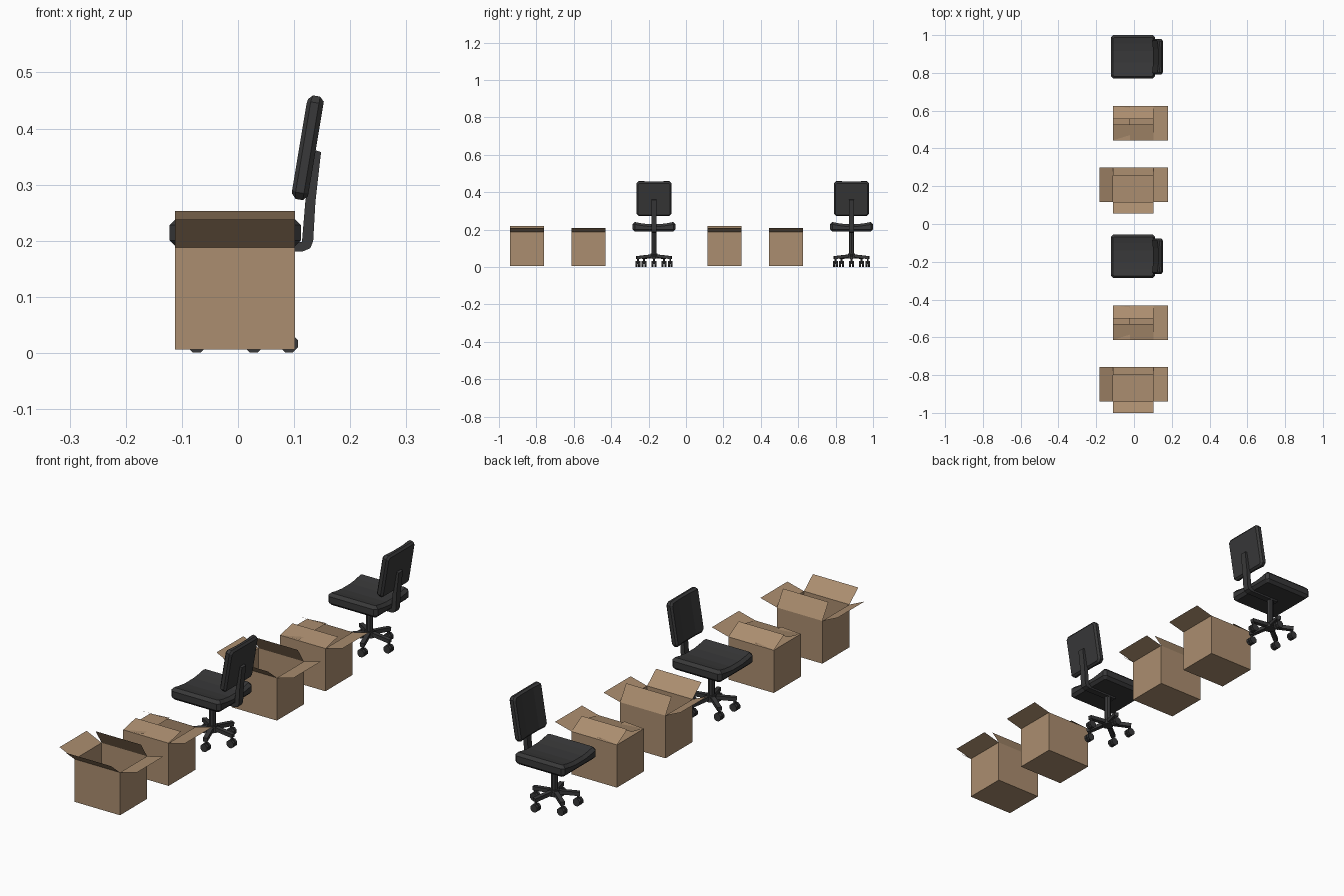
import bpy, bmesh, math
from mathutils import Matrix, Vector

if "Cube" in bpy.data.objects:
    bpy.data.objects.remove(bpy.data.objects["Cube"])


def material(name, rgb):
    m = bpy.data.materials.new(name)
    m.diffuse_color = (*rgb, 1)
    m.use_nodes = True
    m.node_tree.nodes["Principled BSDF"].inputs["Base Color"].default_value = m.diffuse_color
    return m


CARD = material("cardboard brown", (0.41, 0.27, 0.16))
DARK = material("charcoal", (0.040, 0.040, 0.041))


def add(name, bm, mat):
    bmesh.ops.recalc_face_normals(bm, faces=bm.faces)
    me = bpy.data.meshes.new(name)
    bm.to_mesh(me)
    bm.free()
    me.materials.append(mat)
    ob = bpy.data.objects.new(name, me)
    bpy.context.collection.objects.link(ob)
    return ob


def cushion(size, corner, chamfer, cuts, corner_axis):
    """Block with cut corners, chamfered rims and cross cuts along y."""
    bm = bmesh.new()
    bmesh.ops.create_cube(bm, size=1, matrix=Matrix.Diagonal((*size, 1)))

    def along(e):
        d = (e.verts[1].co - e.verts[0].co).normalized()
        return abs(d[corner_axis]) > 0.9
    bmesh.ops.bevel(bm, geom=[e for e in bm.edges if along(e)], offset=corner,
                    segments=1, affect='EDGES')
    bmesh.ops.bevel(bm, geom=[e for e in bm.edges if not along(e)], offset=chamfer,
                    segments=1, affect='EDGES')
    for y in cuts:
        bmesh.ops.bisect_plane(bm, geom=bm.verts[:] + bm.edges[:] + bm.faces[:],
                               plane_co=(0, y, 0), plane_no=(0, 1, 0))
    return bm


def bar(bm, a, b, w, h):
    """Rectangular bar from a to b."""
    a, b = Vector(a), Vector(b)
    d = (b - a).normalized()
    side = d.cross(Vector((0, 0, 1))).normalized()
    up = side.cross(d)
    rot = Matrix((d, side, up)).transposed().to_4x4()
    bmesh.ops.create_cube(bm, size=1, matrix=Matrix.Translation((a + b) / 2) @ rot
                          @ Matrix.Diagonal(((b - a).length, w, h, 1)))


def cylinder(bm, center, r, depth, sides, rot=Matrix.Identity(4), r2=None):
    bmesh.ops.create_cone(bm, cap_ends=True, segments=sides, radius1=r,
                          radius2=r if r2 is None else r2, depth=depth,
                          matrix=Matrix.Translation(center) @ rot)


def chair(cy):
    # seat, dished across its width
    bm = cushion((0.234, 0.230, 0.051), 0.012, 0.012, (-0.07, -0.03, 0.03, 0.07), 2)
    for v in bm.verts:
        if v.co.z > 0:
            v.co.z -= 0.012 * max(0, 1 - (v.co.y / 0.1) ** 2)
        v.co += Vector((-0.005, cy, 0.2145))
    add("seat", bm, DARK)

    # backrest, dished and leaning back
    bm = cushion((0.031, 0.188, 0.187), 0.012, 0.008, (-0.04, 0.04), 0)
    for v in bm.verts:
        v.co.x += 0.008 * max(0, 1 - (v.co.y / 0.094) ** 2) * (v.co.x < 0)
    bm.transform(Matrix.Translation((0.1235, cy, 0.366)) @ Matrix.Rotation(math.radians(9.5), 4, 'Y'))
    add("backrest", bm, DARK)

    # bent bracket between seat and backrest
    outer = [(-0.03, 0.181), (0.115, 0.181), (0.129, 0.187), (0.134, 0.20),
             (0.138, 0.27), (0.148, 0.358), (0.136, 0.362),
             (0.120, 0.27), (0.114, 0.198), (-0.03, 0.195)]
    bm = bmesh.new()
    f = bm.faces.new([bm.verts.new((x, cy - 0.014, z)) for x, z in outer])
    ext = bmesh.ops.extrude_face_region(bm, geom=[f])
    bmesh.ops.translate(bm, vec=(0, 0.028, 0),
                        verts=[g for g in ext["geom"] if isinstance(g, bmesh.types.BMVert)])
    add("back_bracket", bm, DARK)

    # post and hub
    bm = bmesh.new()
    cylinder(bm, (0, cy, 0.12), 0.014, 0.145, 8)
    cylinder(bm, (0, cy, 0.058), 0.024, 0.026, 10, r2=0.019)
    add("post", bm, DARK)

    # five legs with twin-wheel casters
    legs, wheels = bmesh.new(), bmesh.new()
    turn = Matrix.Rotation(math.pi / 2, 4, 'X')
    for i in range(5):
        a = i * math.tau / 5
        c, s = math.cos(a), math.sin(a)
        bar(legs, (0.01 * c, cy + 0.01 * s, 0.060), (0.098 * c, cy + 0.098 * s, 0.050), 0.018, 0.016)
        x, y = 0.091 * c, cy + 0.091 * s
        cylinder(wheels, (x, y, 0.032), 0.005, 0.03, 6)
        for k in (-1, 1):
            cylinder(wheels, (x, y + k * 0.0075, 0.0165), 0.0172, 0.011, 8,
                     turn @ Matrix.Rotation(math.pi / 8, 4, 'Z'))
    add("base_legs", legs, DARK)
    add("casters", wheels, DARK)


X0, X1, Z0, Z1 = -0.112, 0.102, 0.006, 0.188


def carton(cy, front, back, left, right):
    """Open carton; each flap is its (outward, upward) reach."""
    y0, y1 = cy - 0.091, cy + 0.091
    corners = [(X0, y0), (X1, y0), (X1, y1), (X0, y1)]
    bm = bmesh.new()
    low = [bm.verts.new((x, y, Z0)) for x, y in corners]
    top = [bm.verts.new((x, y, Z1)) for x, y in corners]
    bm.faces.new(low[::-1])
    for i in range(4):
        j = (i + 1) % 4
        bm.faces.new((low[i], low[j], top[j], top[i]))
    # flaps continue the walls
    dirs = [(0, -1), (1, 0), (0, 1), (-1, 0)]
    for i, (out, up) in enumerate((front, right, back, left)):
        j = (i + 1) % 4
        d = Vector((dirs[i][0] * out, dirs[i][1] * out, up))
        bm.faces.new((top[i], top[j], bm.verts.new(top[j].co + d), bm.verts.new(top[i].co + d)))
    add("carton", bm, CARD)


# two repeats of: open carton, half-closed carton, chair
for off in (0, 1.056):
    carton(-0.849 + off, front=(0.060, 0.050), back=(-0.041, 0.065),
           left=(0.071, 0.032), right=(0.078, 0.020))
    carton(-0.522 + off, front=(-0.084, 0.018), back=(-0.069, 0.040),
           left=(-0.092, 0.006), right=(0.078, 0.020))
    chair(-0.171 + off)
